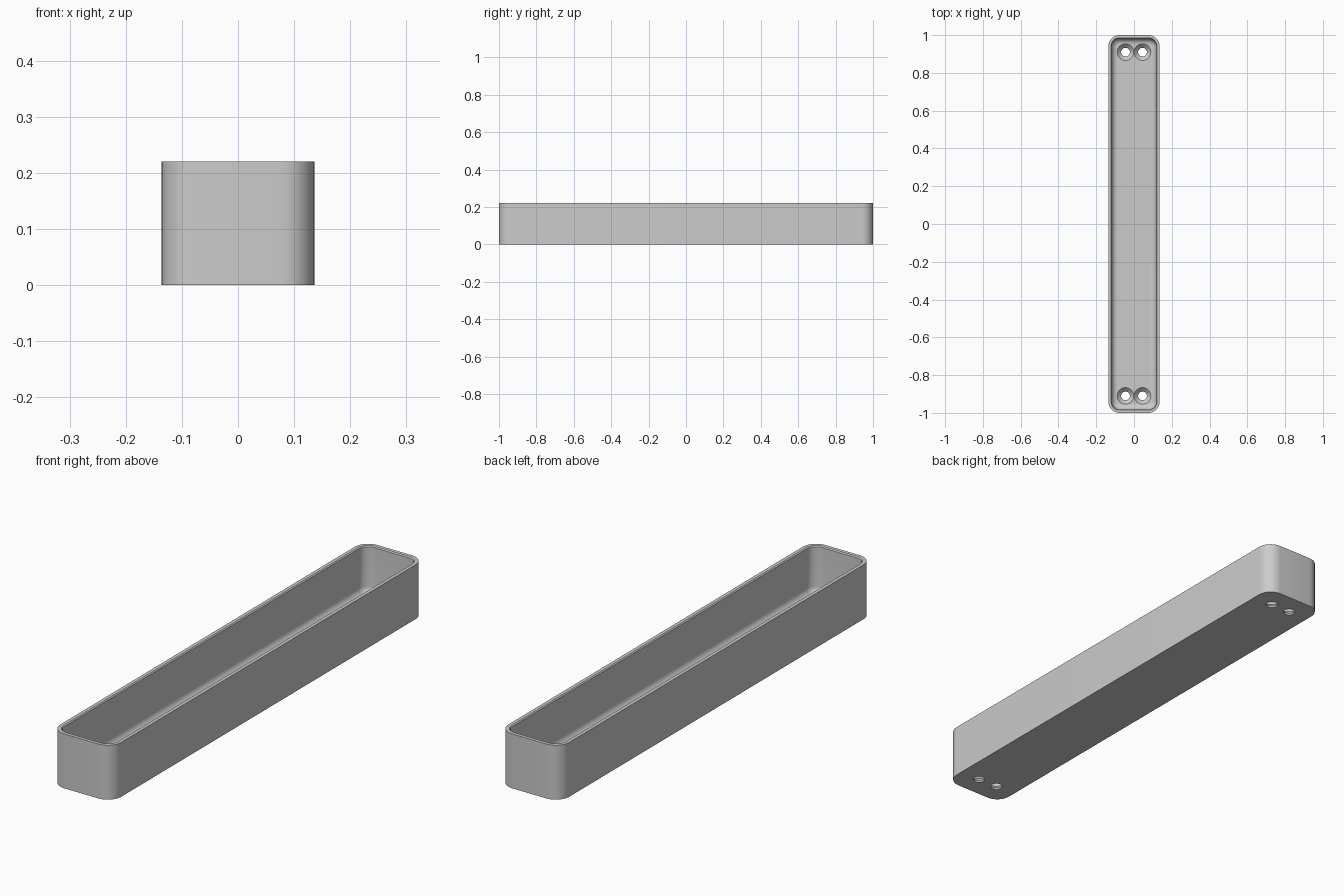
import bpy, bmesh, math

cube = bpy.data.objects.get("Cube")
if cube:
    bpy.data.objects.remove(cube, do_unlink=True)

HALF_X, HALF_Y, HEIGHT = 0.136, 1.0, 0.22
CORNER, WALL, FLOOR, FILLET = 0.06, 0.018, 0.028, 0.03
STEPS = 10

grey = bpy.data.materials.new("light_grey")
grey.use_nodes = True
colour = (0.6, 0.6, 0.6, 1)
grey.diffuse_color = colour
grey.node_tree.nodes["Principled BSDF"].inputs["Base Color"].default_value = colour


def make_object(name, bm):
    bmesh.ops.recalc_face_normals(bm, faces=bm.faces)
    mesh = bpy.data.meshes.new(name)
    bm.to_mesh(mesh)
    bm.free()
    mesh.materials.append(grey)
    obj = bpy.data.objects.new(name, mesh)
    bpy.context.collection.objects.link(obj)
    return obj


def rounded_ring(bm, inset, z):
    """Rounded rectangle, inset from the outer wall."""
    r = CORNER - inset
    verts = []
    for quarter, (sx, sy) in enumerate([(1, 1), (-1, 1), (-1, -1), (1, -1)]):
        for i in range(STEPS + 1):
            a = math.pi / 2 * (quarter + i / STEPS)
            verts.append(bm.verts.new((sx * (HALF_X - CORNER) + r * math.cos(a),
                                       sy * (HALF_Y - CORNER) + r * math.sin(a), z)))
    return verts


def circle_ring(bm, x, y, r, z, sides=32):
    return [bm.verts.new((x + r * math.cos(math.tau * i / sides),
                          y + r * math.sin(math.tau * i / sides), z)) for i in range(sides)]


def loft(bm, rings):
    """Bridge consecutive rings and cap both ends."""
    for a, b in zip(rings, rings[1:]):
        for i in range(len(a)):
            j = (i + 1) % len(a)
            bm.faces.new((a[i], a[j], b[j], b[i]))
    bm.faces.new(rings[0])
    bm.faces.new(rings[-1])


# Tray: outer wall, rim with a fine inner chamfer, inner wall, floor fillet
profile = [(0, 0), (0, HEIGHT), (WALL - 0.004, HEIGHT), (WALL, HEIGHT - 0.004)]
for i in range(9):
    a = math.pi / 2 * i / 8
    profile.append((WALL + FILLET * (1 - math.cos(a)), FLOOR + FILLET * (1 - math.sin(a))))
bm = bmesh.new()
loft(bm, [rounded_ring(bm, inset, z) for inset, z in profile])
tray = make_object("tray", bm)

# Countersunk screw holes, a pair at each end
bm = bmesh.new()
for x in (-0.045, 0.045):
    for y in (-0.91, 0.91):
        hole = [(0.023, -0.02), (0.023, FLOOR - 0.021), (0.044, FLOOR), (0.044, FLOOR + 0.04)]
        loft(bm, [circle_ring(bm, x, y, r, z) for r, z in hole])
cutter = make_object("screw_hole_cutter", bm)
cutter.hide_render = True

cut = tray.modifiers.new("screw_holes", "BOOLEAN")
cut.operation = "DIFFERENCE"
cut.solver = "EXACT"
cut.object = cutter

bpy.ops.object.select_all(action="DESELECT")
tray.select_set(True)
bpy.context.view_layer.objects.active = tray
bpy.ops.object.modifier_apply(modifier=cut.name)
bpy.data.objects.remove(cutter, do_unlink=True)
bpy.ops.object.shade_smooth_by_angle(angle=math.radians(30))
